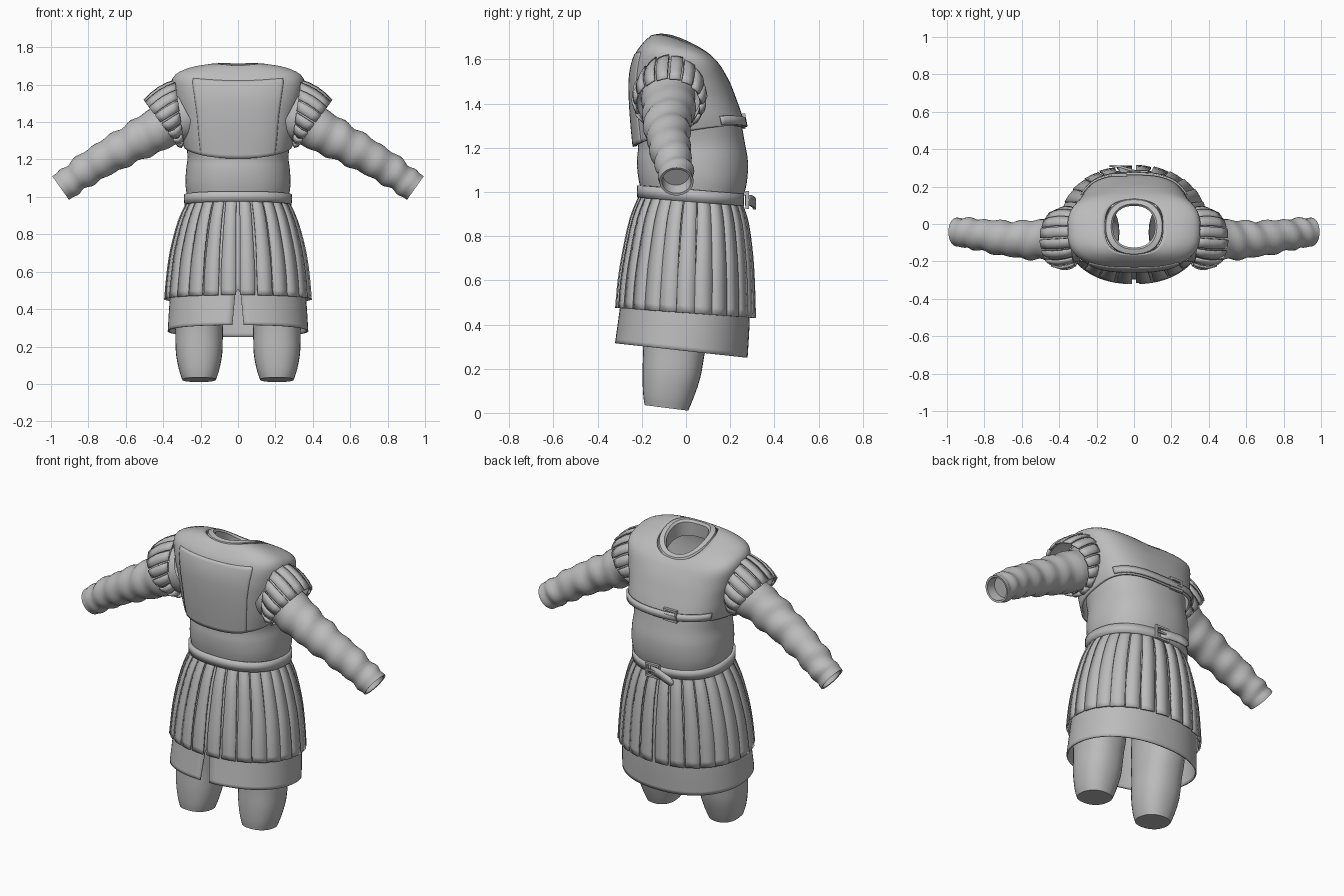
import bpy, bmesh, math
from mathutils import Vector

if "Cube" in bpy.data.objects:
    bpy.data.objects.remove(bpy.data.objects["Cube"])

cloth = bpy.data.materials.new("grey cloth")
cloth.diffuse_color = (0.5, 0.5, 0.5, 1)
cloth.use_nodes = True
cloth.node_tree.nodes["Principled BSDF"].inputs["Base Color"].default_value = cloth.diffuse_color
BACK, FRONT = math.pi / 2, -math.pi / 2


def make(name, bm, thick=0, mirror=False, angle=40):
    """Turn a bmesh into a named, smooth-shaded object."""
    bmesh.ops.remove_doubles(bm, verts=bm.verts, dist=0.0004)
    bmesh.ops.recalc_face_normals(bm, faces=bm.faces)
    me = bpy.data.meshes.new(name)
    bm.to_mesh(me)
    bm.free()
    ob = bpy.data.objects.new(name, me)
    bpy.context.collection.objects.link(ob)
    me.materials.append(cloth)
    bpy.ops.object.select_all(action='DESELECT')
    ob.select_set(True)
    bpy.context.view_layer.objects.active = ob
    bpy.ops.object.shade_smooth_by_angle(angle=math.radians(angle))
    if thick:
        m = ob.modifiers.new("thickness", 'SOLIDIFY')
        m.thickness, m.offset = thick, 0
    if mirror:
        ob.modifiers.new("mirror", 'MIRROR')
    return ob


def grid(bm, rows):
    """Skin a list of equally long point rows."""
    vs = [[bm.verts.new(p) for p in r] for r in rows]
    for a, b in zip(vs, vs[1:]):
        for i in range(len(a) - 1):
            bm.faces.new((a[i], a[i + 1], b[i + 1], b[i]))
    return vs


def point(ring, a, n=2.3, off=0.0, cx=0.0):
    """Point on a tilted superellipse: half width, y front/back, z front/back, side lift."""
    hx, yf, yb, zf, zb = ring[:5]
    lift = ring[5] if len(ring) > 5 else 0
    c, s = math.cos(a), math.sin(a)
    x = math.copysign(abs(c) ** (2 / n), c)
    y = math.copysign(abs(s) ** (2 / n), s)
    t = (y + 1) / 2
    return Vector((cx + x * (hx + off), (yf + yb) / 2 + y * ((yb - yf) / 2 + off),
                   zf + (zb - zf) * t + lift * x * x))


def smooth(rings, steps=4):
    """Catmull-Rom refinement of a list of number tuples."""
    p = [rings[0]] + list(rings) + [rings[-1]]
    out = []
    for i in range(1, len(p) - 2):
        for k in range(steps):
            t = k / steps
            out.append(tuple(0.5 * (2 * b + (c - a) * t + (2 * a - 5 * b + 4 * c - d) * t * t
                                    + (3 * b - a - 3 * c + d) * t ** 3)
                             for a, b, c, d in zip(p[i - 1], p[i], p[i + 1], p[i + 2])))
    return out + [tuple(rings[-1])]


def loft(name, rings, a0=FRONT, a1=FRONT + 2 * math.pi, n=2.3, off=0.0, cx=0.0,
         seg=72, gaps=None, cap=False, **kw):
    bm = bmesh.new()
    rows = []
    for k, r in enumerate(rings):
        g = gaps(r) if gaps else 0
        rows.append([point(r, a0 + g + (a1 - a0 - 2 * g) * i / seg, n, off, cx)
                     for i in range(seg + 1)])
    vs = grid(bm, rows)
    if cap:
        bm.faces.new(vs[-1][:-1])
    return make(name, bm, **kw)


def box(bm, centre, size, turn=0.0):
    """Small box, turned about the y axis."""
    vs = bmesh.ops.create_cube(bm, size=1)["verts"]
    bmesh.ops.scale(bm, vec=size, verts=vs)
    for v in vs:
        x, y, z = v.co
        v.co = Vector((x * math.cos(turn) + z * math.sin(turn), y,
                       z * math.cos(turn) - x * math.sin(turn))) + Vector(centre)


# tunic around the waist
loft("tunic_body", smooth([(.265, -.20, .25, .99, .95), (.28, -.217, .275, 1.07, 1.04),
                           (.278, -.222, .28, 1.14, 1.14), (.27, -.217, .265, 1.20, 1.23),
                           (.28, -.22, .25, 1.26, 1.32)]))

# vest with shoulders and neck opening
vest = smooth([(.285, -.232, .262, 1.205, 1.29, .03), (.30, -.243, .247, 1.32, 1.35, 0),
               (.315, -.25, .222, 1.44, 1.42, 0), (.335, -.247, .195, 1.54, 1.49, 0),
               (.347, -.225, .165, 1.62, 1.545, .04), (.27, -.19, .148, 1.67, 1.57, .045),
               (.155, -.16, .13, 1.698, 1.59, .035)])
loft("vest", vest, n=2.8, thick=.012)
loft("vest_front_panel", vest[:17], a0=FRONT - .62, a1=FRONT + .62, n=2.8, off=.006,
     seg=24, thick=.008)
loft("collar", [(.155, -.165, .135, 1.695, 1.588, .035), (.15, -.16, .13, 1.708, 1.602, .035),
                (.122, -.135, .107, 1.713, 1.612, .03), (.112, -.125, .097, 1.70, 1.60, .03),
                (.115, -.13, .10, 1.62, 1.53, .02)], n=2.3)

# chest strap closing at the back
loft("chest_strap", [(.288, -.235, .262, 1.22, 1.295, .03), (.294, -.24, .254, 1.26, 1.335, .03)],
     a0=BACK - 1.1, a1=BACK + 1.1, n=2.8, off=.012, seg=32, thick=.01)

# waist belt, lower at the back
loft("belt", [(.278, -.212, .253, .975, .937), (.28, -.213, .255, 1.03, .992)], thick=.018)


def buckle(name, c, w, h):
    bm = bmesh.new()
    for s in (-1, 1):
        box(bm, (c[0] + s * w / 2, c[1], c[2]), (.012, .016, h + .012))
        box(bm, (c[0], c[1], c[2] + s * h / 2), (w, .016, .012))
    box(bm, (c[0], c[1] + .006, c[2]), (w, .01, .01))
    make(name, bm)


buckle("belt_buckle", (.03, .277, .963), .08, .07)
buckle("strap_buckle", (-.08, .262, 1.32), .075, .06)
bm = bmesh.new()
grid(bm, [[(x, y, z + h) for h in (-.024, .024)] for x, y, z in
          ((.04, .272, .963), (-.02, .29, .963), (-.07, .305, .955), (-.11, .31, .945))]
     + [[(-.13, .31, .93), (-.13, .31, .95)]])
make("belt_tongue", bm, thick=.012)

# under skirt with a slit at the front
skirt = smooth([(.255, -.19, .235, .99, .95), (.30, -.235, .26, .84, .83),
                (.34, -.275, .28, .66, .65), (.36, -.295, .285, .48, .45),
                (.372, -.318, .275, .315, .25)], 6)
loft("under_skirt", skirt, n=2.2, thick=.008,
     gaps=lambda r: .03 + max(0, .48 - r[3]) * .2 if r[3] < .485 else 0)

# hanging skirt strips
strip_rings = smooth([(.265, -.20, .243, .985, .95), (.31, -.243, .272, .88, .86),
                      (.352, -.278, .292, .72, .71), (.372, -.298, .30, .59, .57),
                      (.383, -.308, .304, .475, .43)], 3)
bm = bmesh.new()
COUNT = 26
for k in range(COUNT):
    a = FRONT + (k + .5) * 2 * math.pi / COUNT
    rows = []
    for i, r in enumerate(strip_rings):
        t = i / (len(strip_rings) - 1)
        p = point(r, a, 2.1)
        tan = (point(r, a + .05, 2.1) - point(r, a - .05, 2.1)).normalized()
        out = Vector((tan.y, -tan.x, 0)).normalized()
        w = .027 + .013 * min(1, t * 1.4)
        rows.append([p - tan * w + out * .001, p + out * .006, p + tan * w + out * .006])
    grid(bm, rows)
make("skirt_strips", bm, thick=.011)

# sleeves: wrinkled tubes along the arm, hollow at the wrist
arm = smooth([(.27, -.075, 1.445, .13), (.42, -.08, 1.365, .115), (.54, -.085, 1.30, .105),
              (.66, -.08, 1.235, .095), (.78, -.065, 1.165, .088), (.88, -.05, 1.095, .08),
              (.948, -.043, 1.047, .077)], 6)
ends = [(.946, -.043, 1.048, .066), (.90, -.045, 1.08, .06)]
bm = bmesh.new()
rows = []
for i, (x, y, z, r) in enumerate(arm + ends):
    j = min(i, len(arm) - 1)
    d = Vector(arm[j][:3]) - Vector(arm[j - 1][:3]) if j else Vector((.8, 0, -.43))
    d.y = 0
    d.normalize()
    up = Vector((-d.z, 0, d.x))
    row = []
    for k in range(33):
        a = 2 * math.pi * k / 32
        fold = .005 * math.sin(i * 1.25 + 1.6 * math.sin(a)) + .003 * math.sin(i * .8 + 2 * a)
        rr = r + (fold if i < len(arm) - 3 else 0)
        row.append(Vector((x, y, z)) + rr * (up * math.cos(a) + Vector((0, math.sin(a), 0))))
    rows.append(row)
vs = grid(bm, rows)
bm.faces.new(vs[-1][:-1])
make("sleeves", bm, mirror=True, angle=60)


# shoulder strips fanning from the armhole over the upper arm
def cuff(t, a, off=0.0):
    c = Vector((.315, -.07, 1.455)).lerp(Vector((.412, -.08, 1.395)), t)
    up = Vector((.02, 0, .16)).lerp(Vector((.086, 0, .115)), t)
    bulge = 1 + .10 * math.sin(math.pi * t) + off
    return c + (up * math.cos(a) + Vector((0, .145 * math.sin(a), 0))) * bulge


bm = bmesh.new()
grid(bm, [[cuff(t, 2 * math.pi * i / 40, -.05) for i in range(41)] for t in (0, .3, .6, .93)])
make("shoulder_cuffs", bm, mirror=True)
bm = bmesh.new()
for k in range(16):
    a = 2 * math.pi * (k + .5) / 16
    grid(bm, [[cuff(t, a + s * .165, .03 + .02 * s) for s in (-1, 0, 1)]
              for t in (0, .25, .5, .75, 1)])
make("shoulder_strips", bm, thick=.011, mirror=True)

# trouser legs, closed and tapered at the knee
loft("trouser_legs", smooth([(.125, -.20, .13, .62, .60), (.13, -.20, .11, .40, .38),
                             (.127, -.195, .085, .28, .27), (.124, -.197, .065, .17, .16),
                             (.108, -.194, .035, .085, .07), (.09, -.187, .01, .035, .01)]),
     cx=.208, seg=32, cap=True, mirror=True)
